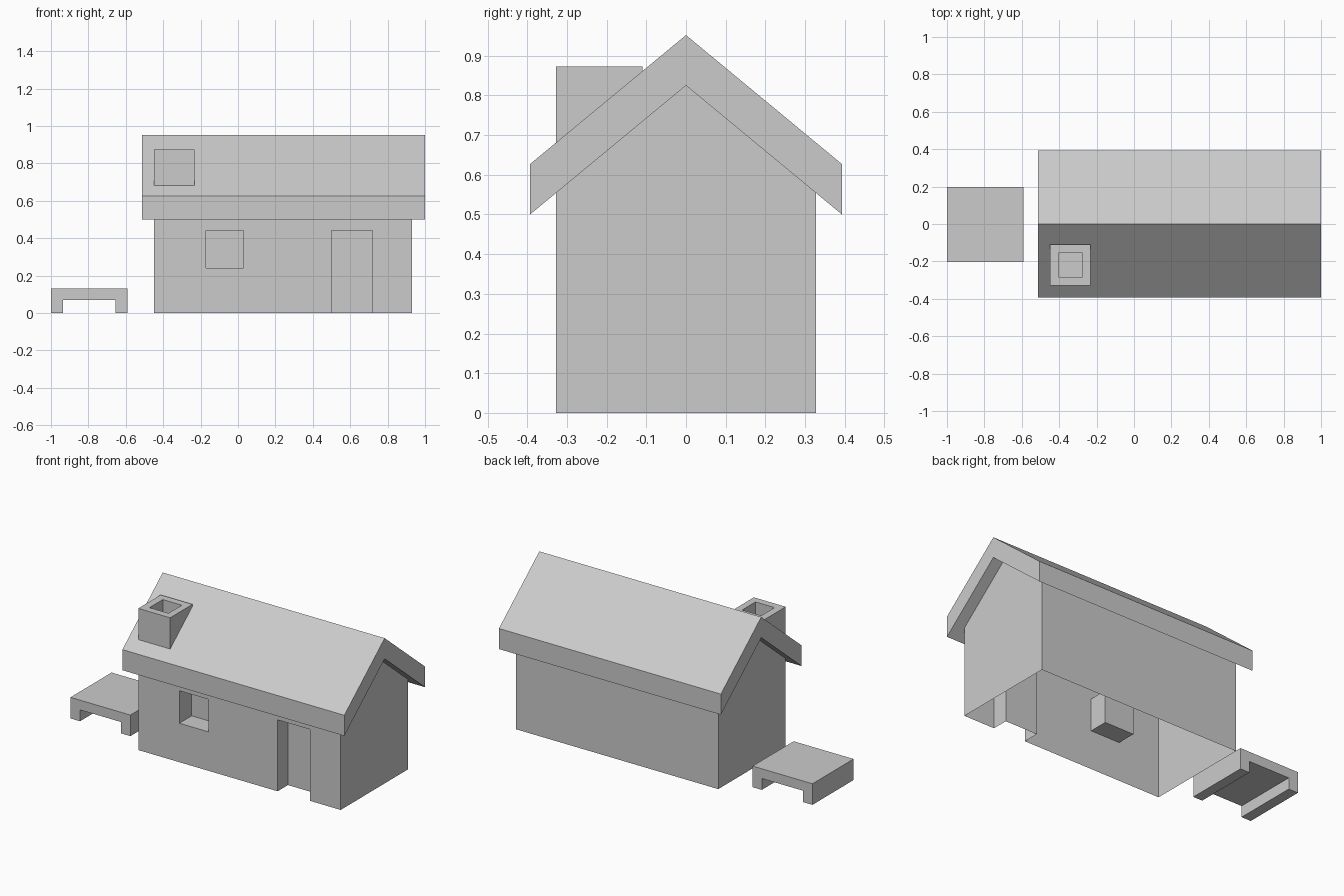
import bpy, bmesh

if "Cube" in bpy.data.objects:
    bpy.data.objects.remove(bpy.data.objects["Cube"])

WALL_X0, WALL_X1, WALL_Y = -0.45, 0.93, 0.328
EAVE_Y, EAVE_Z, RIDGE_Z, THICK = 0.393, 0.5, 0.825, 0.127
EAVE_WALL_Z = RIDGE_Z - (RIDGE_Z - EAVE_Z) * WALL_Y / EAVE_Y


def finish(name, bm):
    bmesh.ops.remove_doubles(bm, verts=bm.verts, dist=1e-5)
    bmesh.ops.recalc_face_normals(bm, faces=bm.faces)
    mesh = bpy.data.meshes.new(name)
    bm.to_mesh(mesh)
    bm.free()
    ob = bpy.data.objects.new(name, mesh)
    bpy.context.collection.objects.link(ob)
    return ob


def face(bm, pts):
    return bm.faces.new([bm.verts.new(p) for p in pts])


def prism(name, pts, offset):
    """Solid made by extruding a flat outline along an offset."""
    bm = bmesh.new()
    f = face(bm, pts)
    new = bmesh.ops.extrude_face_region(bm, geom=[f], use_keep_orig=True)["geom"]
    bmesh.ops.translate(bm, vec=offset,
                        verts=[g for g in new if isinstance(g, bmesh.types.BMVert)])
    return finish(name, bm)


def box(name, x0, x1, y0, y1, z0, z1):
    return prism(name, [(x0, y0, z0), (x1, y0, z0), (x1, y1, z0), (x0, y1, z0)],
                 (0, 0, z1 - z0))


def boolean(ob, other, operation):
    mod = ob.modifiers.new(operation.lower(), 'BOOLEAN')
    mod.operation, mod.solver, mod.object = operation, 'EXACT', other
    other.hide_render = True
    other.hide_set(True)


# Walls: thin shell, open below, with the door and window pushed inward
bm = bmesh.new()
xs = [WALL_X0, -0.17, 0.03, 0.50, 0.72, WALL_X1]
zs = [0, 0.24, 0.44, EAVE_WALL_Z]
openings = {(1, 1), (3, 0), (3, 1)}
for i in range(5):
    for k in range(3):
        if (i, k) not in openings:
            face(bm, [(x, -WALL_Y, z) for x, z in
                      ((xs[i], zs[k]), (xs[i+1], zs[k]), (xs[i+1], zs[k+1]), (xs[i], zs[k+1]))])


def recess(x0, x1, z0, z1, depth, sill):
    ya, yb = -WALL_Y, -WALL_Y + depth
    ring = [(x0, z0), (x0, z1), (x1, z1), (x1, z0)]
    face(bm, [(x, yb, z) for x, z in ring])
    for n in range(4 if sill else 3):
        (xa, za), (xb, zb) = ring[n], ring[(n + 1) % 4]
        face(bm, [(xa, ya, za), (xb, ya, zb), (xb, yb, zb), (xa, yb, za)])


recess(-0.17, 0.03, 0.24, 0.44, 0.12, True)
recess(0.50, 0.72, 0, 0.44, 0.10, False)
for x in (WALL_X0, WALL_X1):
    face(bm, [(x, -WALL_Y, 0), (x, WALL_Y, 0), (x, WALL_Y, EAVE_WALL_Z),
              (x, 0, RIDGE_Z), (x, -WALL_Y, EAVE_WALL_Z)])
face(bm, [(WALL_X1, WALL_Y, 0), (WALL_X0, WALL_Y, 0),
          (WALL_X0, WALL_Y, EAVE_WALL_Z), (WALL_X1, WALL_Y, EAVE_WALL_Z)])
finish("house_walls", bm)

# Roof: thick chevron, joined with the chimney and its flue pit
chevron = [(-EAVE_Y, EAVE_Z), (0, RIDGE_Z), (EAVE_Y, EAVE_Z),
           (EAVE_Y, EAVE_Z + THICK), (0, RIDGE_Z + THICK), (-EAVE_Y, EAVE_Z + THICK)]
roof = prism("roof_with_chimney", [(-0.513, y, z) for y, z in chevron], (1.513, 0, 0))

# Chimney block: its sloped base sits inside the roof thickness
chimney = prism("chimney_block",
                [(-0.45, -0.328, 0.62), (-0.45, -0.11, 0.80),
                 (-0.45, -0.11, 0.873), (-0.45, -0.328, 0.873)], (0.217, 0, 0))
flue = box("flue_cutter", -0.405, -0.275, -0.284, -0.154, 0.753, 0.95)
boolean(roof, chimney, 'UNION')
boolean(roof, flue, 'DIFFERENCE')

# Apply the booleans and drop the helpers
deps = bpy.context.evaluated_depsgraph_get()
mesh = bpy.data.meshes.new_from_object(roof.evaluated_get(deps))
roof.modifiers.clear()
roof.data = mesh
for helper in (chimney, flue):
    bpy.data.objects.remove(helper)

# Bench: slab on two full-depth rails
bench = [(-1, 0), (-0.935, 0), (-0.935, 0.07), (-0.655, 0.07),
         (-0.655, 0), (-0.592, 0), (-0.592, 0.13), (-1, 0.13)]
prism("bench", [(x, -0.203, z) for x, z in bench], (0, 0.4, 0))
